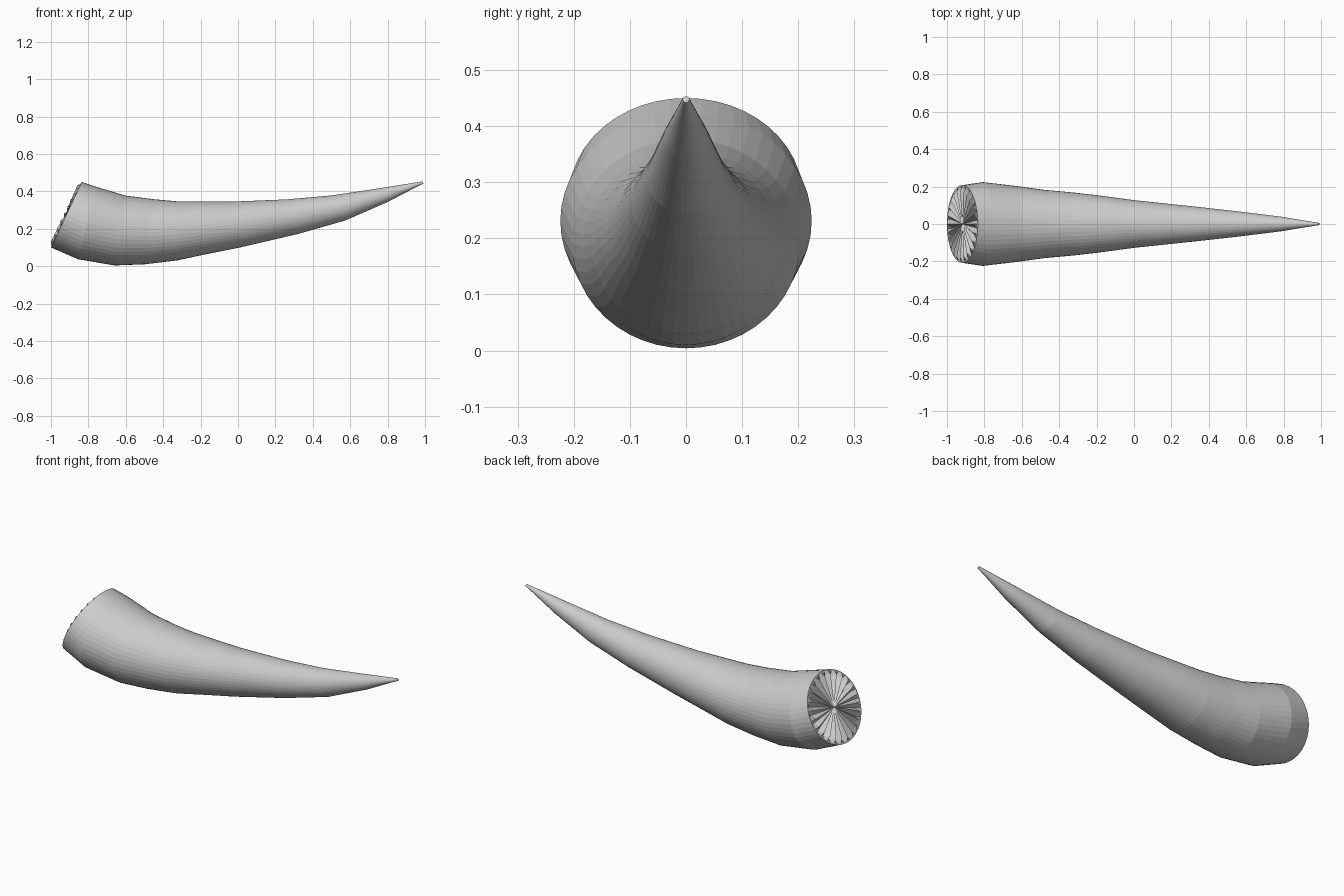
import bpy, bmesh, math
from mathutils import Vector

if "Cube" in bpy.data.objects:
    bpy.data.objects.remove(bpy.data.objects["Cube"])

SIDES = 48
# Cross-sections: bottom (x, z), top (x, z), half width in y
SECTIONS = [
    (-1.00, .100, -.835, .450, .208), (-.855, .037, -.76, .425, .224),
    (-.66, .004, -.60, .377, .203), (-.50, .010, -.45, .358, .182),
    (-.33, .030, -.33, .347, .169), (-.18, .062, -.20, .345, .153),
    (.02, .102, -.03, .345, .128), (.32, .172, .26, .357, .097),
    (.57, .243, .50, .378, .070), (.80, .343, .76, .417, .040),
    (.93, .411, .91, .441, .017), (.992, .442, .985, .453, .006),
]


def ring(bm, section, scale=1.0, offsets=(0.0,)):
    """Elliptical loop; offsets push successive points along the loop normal."""
    bx, bz, tx, tz, w = section
    centre = Vector(((bx + tx) / 2, 0, (bz + tz) / 2))
    up = Vector(((tx - bx) / 2, 0, (tz - bz) / 2))
    side = Vector((0, w, 0))
    back = side.cross(up).normalized() * -1
    verts = []
    for i in range(SIDES):
        a = 2 * math.pi * i / SIDES
        p = centre + (up * math.cos(a) + side * math.sin(a)) * scale
        verts.append(bm.verts.new(p + back * offsets[i % len(offsets)]))
    return verts, centre


def bridge(bm, a, b):
    for i in range(SIDES):
        j = (i + 1) % SIDES
        bm.faces.new((a[i], a[j], b[j], b[i]))


bm = bmesh.new()
# Curved tapering body
loops = [ring(bm, s)[0] for s in SECTIONS]
for a, b in zip(loops, loops[1:]):
    bridge(bm, a, b)
bm.faces.new(loops[-1])

# Fluted root: ridges and grooves radiating from the middle
rim, _ = ring(bm, SECTIONS[0], 0.96)
flutes, centre = ring(bm, SECTIONS[0], 0.86, (0.014, -0.016))
bridge(bm, loops[0], rim)
bridge(bm, rim, flutes)
hub = bm.verts.new(centre)
for i in range(SIDES):
    bm.faces.new((flutes[i], flutes[(i + 1) % SIDES], hub))

bmesh.ops.recalc_face_normals(bm, faces=bm.faces)
mesh = bpy.data.meshes.new("horn")
bm.to_mesh(mesh)
bm.free()
horn = bpy.data.objects.new("horn", mesh)
bpy.context.collection.objects.link(horn)
